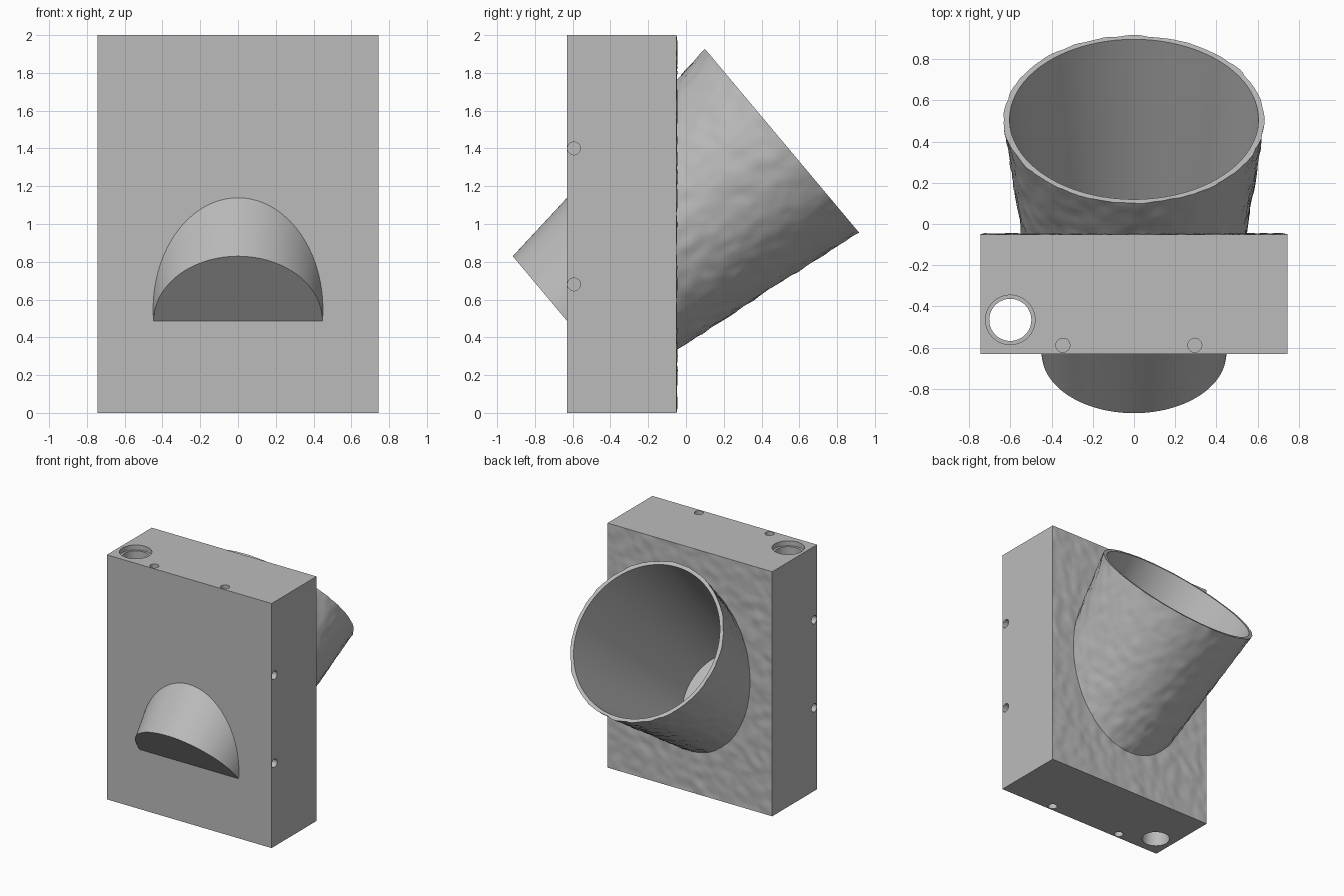
import bpy, bmesh, math
from mathutils import Matrix, Vector, noise

default = bpy.data.objects.get("Cube")
if default:
    bpy.data.objects.remove(default)

WIDTH, HEIGHT, FRONT, BACK = 1.49, 2.0, -0.63, -0.05
TILT = Matrix.Rotation(math.radians(-50), 4, 'X')
CUP_BASE = Matrix.Translation((0, FRONT, 0.487)) @ TILT

grey = bpy.data.materials.new("plain grey")
grey.use_nodes = True
grey.diffuse_color = (0.5, 0.5, 0.5, 1)
grey.node_tree.nodes["Principled BSDF"].inputs["Base Color"].default_value = (0.5, 0.5, 0.5, 1)


def finish(bm, name):
    bmesh.ops.recalc_face_normals(bm, faces=bm.faces[:])
    mesh = bpy.data.meshes.new(name)
    bm.to_mesh(mesh)
    bm.free()
    mesh.materials.append(grey)
    obj = bpy.data.objects.new(name, mesh)
    bpy.context.collection.objects.link(obj)
    return obj


def bump(p):
    """Height of the hammered texture at a point."""
    return 0.007 * noise.noise(p * 13) + 0.004 * noise.noise(p * 27)


def tapered(name, r0, r1, z0, z1, matrix, rings=1, segs=64, rough=False):
    """Capped round body along local z, optionally rough behind the block."""
    bm = bmesh.new()
    loops = []
    for i in range(rings + 1):
        t = i / rings
        loop = []
        for k in range(segs):
            a = math.tau * k / segs
            radial = Vector((math.cos(a), math.sin(a), 0))
            p = radial * (r0 + (r1 - r0) * t) + Vector((0, 0, z0 + (z1 - z0) * t))
            world = matrix @ p
            if rough and world.y > BACK - 0.05:
                world = matrix @ (p + radial * bump(world))
            loop.append(bm.verts.new(world))
        loops.append(loop)
    for low, high in zip(loops, loops[1:]):
        for k in range(segs):
            n = (k + 1) % segs
            bm.faces.new((low[k], low[n], high[n], high[k]))
    bm.faces.new(loops[0])
    bm.faces.new(loops[-1])
    return finish(bm, name)


def combine(target, tool, operation):
    mod = target.modifiers.new(operation.lower(), 'BOOLEAN')
    mod.operation = operation
    mod.solver = 'EXACT'
    mod.object = tool
    bpy.context.view_layer.objects.active = target
    bpy.ops.object.modifier_apply(modifier=mod.name)
    bpy.data.objects.remove(tool)


# Block: textured back grid, with plain sides and front
bm = bmesh.new()
place = Matrix.Translation((0, BACK, HEIGHT / 2)) @ Matrix.Rotation(math.pi / 2, 4, 'X')
bmesh.ops.create_grid(bm, x_segments=60, y_segments=80, size=0.5)
bmesh.ops.scale(bm, vec=(WIDTH, HEIGHT, 1), verts=bm.verts[:])
bmesh.ops.transform(bm, matrix=place, verts=bm.verts[:])
for v in bm.verts:
    if not v.is_boundary:
        v.co.y += bump(v.co)
rim = [e for e in bm.edges if e.is_boundary]
made = bmesh.ops.extrude_edge_only(bm, edges=rim)["geom"]
for v in made:
    if isinstance(v, bmesh.types.BMVert):
        v.co.y = FRONT
bmesh.ops.holes_fill(bm, edges=[e for e in bm.edges if e.is_boundary], sides=0)
housing = finish(bm, "housing")

# Tilted cup running through the block, then its hollow
cup = tapered("cup", 0.447, 0.632, 0, 1.485, CUP_BASE, rings=50, segs=160, rough=True)
combine(housing, cup, 'UNION')
hollow = tapered("cup_hollow", 0.42, 0.608, 0.03, 1.52, CUP_BASE, segs=128)
combine(housing, hollow, 'DIFFERENCE')

# Vertical pole hole with a counterbore at the top
pole = Matrix.Translation((-0.6, -0.465, 0))
combine(housing, tapered("pole_hole", 0.102, 0.102, -0.1, 2.1, pole), 'DIFFERENCE')
combine(housing, tapered("counterbore", 0.12, 0.12, HEIGHT - 0.04, 2.1, pole), 'DIFFERENCE')

# Small blind peg holes on top, bottom and both sides
for x in (-0.345, 0.295):
    for z in (0, HEIGHT):
        spot = Matrix.Translation((x, -0.588, z))
        combine(housing, tapered("peg_hole", 0.034, 0.034, -0.1, 0.1, spot, segs=32), 'DIFFERENCE')
for side in (-1, 1):
    for z in (0.68, 1.4):
        spot = Matrix.Translation((side * WIDTH / 2, -0.593, z)) @ Matrix.Rotation(math.pi / 2, 4, 'Y')
        combine(housing, tapered("peg_hole", 0.034, 0.034, -0.1, 0.1, spot, segs=32), 'DIFFERENCE')

# Smooth curves, crisp rims
bpy.ops.object.select_all(action='DESELECT')
housing.select_set(True)
bpy.context.view_layer.objects.active = housing
bpy.ops.object.shade_smooth_by_angle(angle=math.radians(30))
